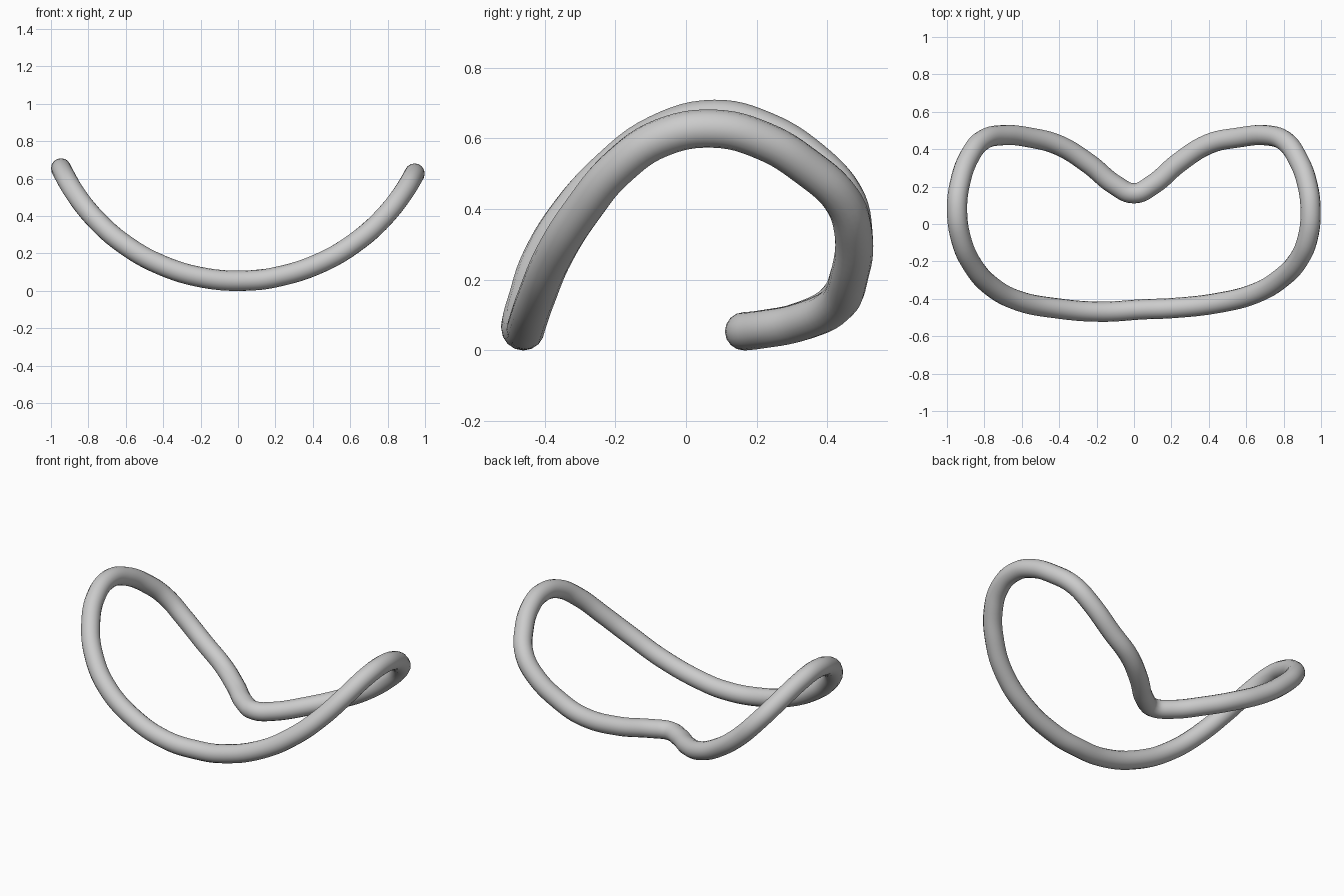
import bpy, math

if "Cube" in bpy.data.objects:
    bpy.data.objects.remove(bpy.data.objects["Cube"])

R_TUBE = 0.054

# Outline of the loop seen from above, starting at the notch, clockwise
plan = [(0, .164), (.1, .21), (.24, .328), (.4, .428), (.55, .461), (.72, .473), (.81, .44),
        (.88, .34), (.925, .22), (.944, .08), (.93, -.07), (.88, -.19), (.78, -.295),
        (.65, -.37), (.45, -.422), (.2, -.45), (.05, -.456), (-.17, -.469), (-.42, -.45),
        (-.62, -.41), (-.76, -.335), (-.86, -.225), (-.925, -.08), (-.946, .08),
        (-.93, .22), (-.88, .36), (-.81, .447), (-.7, .475), (-.55, .461), (-.4, .42),
        (-.24, .321), (-.1, .208)]


def height(x):
    # The loop lies on an upward-curving cylinder
    r = 1.045 if x < 0 else 1.064
    return R_TUBE + r - math.sqrt(r * r - x * x)


# Closed round tube following the loop
curve = bpy.data.curves.new("bent_ring", 'CURVE')
curve.dimensions = '3D'
curve.resolution_u = 6
curve.bevel_depth = R_TUBE
curve.bevel_resolution = 6
spline = curve.splines.new('BEZIER')
spline.bezier_points.add(len(plan) - 1)
for p, (x, y) in zip(spline.bezier_points, plan):
    p.co = (x, y, height(x))
    p.handle_left_type = p.handle_right_type = 'AUTO'
spline.use_cyclic_u = True
spline.use_smooth = True

ring = bpy.data.objects.new("bent_ring", curve)
bpy.context.collection.objects.link(ring)
bpy.context.view_layer.objects.active = ring
ring.select_set(True)
bpy.ops.object.convert(target='MESH')
bpy.ops.object.shade_smooth()
